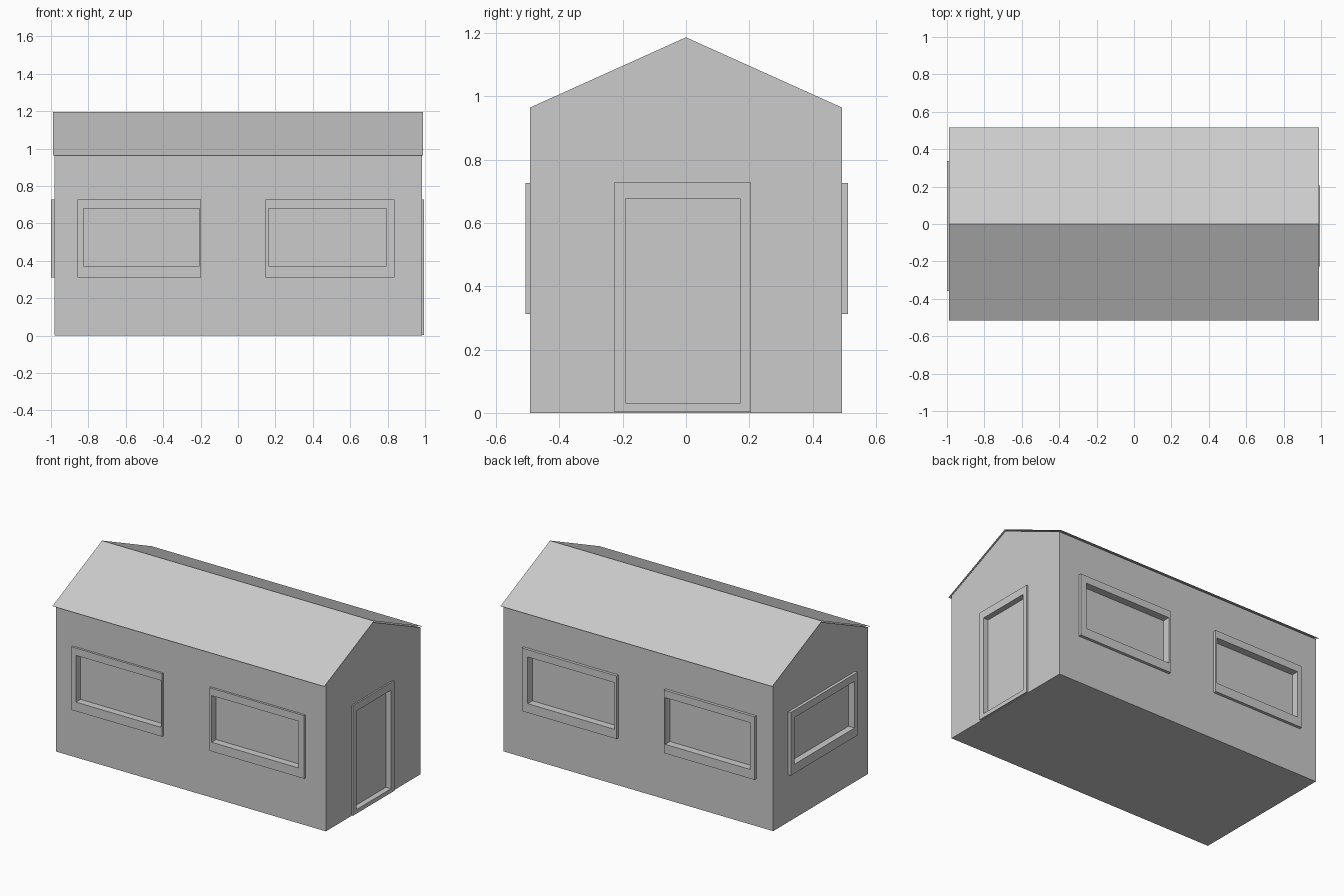
import bpy
import bmesh
from mathutils import Vector

if "Cube" in bpy.data.objects:
    bpy.data.objects.remove(bpy.data.objects["Cube"])

X0, X1, HY = -0.98, 0.985, 0.493      # wall planes
EAVE, RIDGE = 0.965, 1.187


def new_object(name, bm):
    bmesh.ops.recalc_face_normals(bm, faces=bm.faces)
    mesh = bpy.data.meshes.new(name)
    bm.to_mesh(mesh)
    bm.free()
    ob = bpy.data.objects.new(name, mesh)
    bpy.context.collection.objects.link(ob)
    return ob


def point(axis, depth, u, z):
    return Vector((depth, u, z)) if axis == 'x' else Vector((u, depth, z))


def prism(bm, axis, d0, d1, rect):
    u0, u1, z0, z1 = rect
    f = bm.faces.new([bm.verts.new(point(axis, d0, u, z))
                      for u, z in ((u0, z0), (u1, z0), (u1, z1), (u0, z1))])
    ext = bmesh.ops.extrude_face_region(bm, geom=[f], use_keep_orig=True)
    vs = [g for g in ext["geom"] if isinstance(g, bmesh.types.BMVert)]
    bmesh.ops.translate(bm, verts=vs, vec=point(axis, d1 - d0, 0, 0))


def frame(name, axis, front, back, outer, inner):
    """Rectangular ring running from the glazing plane to the proud front."""
    bm = bmesh.new()
    rings = []
    for d, (u0, u1, z0, z1) in ((back, outer), (front, outer),
                                (front, inner), (back, inner)):
        rings.append([bm.verts.new(point(axis, d, u, z))
                      for u, z in ((u0, z0), (u1, z0), (u1, z1), (u0, z1))])
    for k in range(4):
        a, b = rings[k], rings[(k + 1) % 4]
        for i in range(4):
            j = (i + 1) % 4
            bm.faces.new((a[i], a[j], b[j], b[i]))
    return new_object(name, bm)


# Walls: gabled profile extruded along the length
bm = bmesh.new()
profile = [(-HY, 0), (HY, 0), (HY, EAVE), (0, RIDGE), (-HY, EAVE)]
f = bm.faces.new([bm.verts.new((X0, y, z)) for y, z in profile])
ext = bmesh.ops.extrude_face_region(bm, geom=[f], use_keep_orig=True)
vs = [g for g in ext["geom"] if isinstance(g, bmesh.types.BMVert)]
bmesh.ops.translate(bm, verts=vs, vec=(X1 - X0, 0, 0))
walls = new_object("walls", bm)

# Openings: name, axis, proud plane, glazing plane, outer and inner rectangles
WZ, IZ = (0.312, 0.727), (0.372, 0.679)
openings = [
    ("left_window_frame", 'x', -1.0, -0.956,
     (-0.358, 0.337, *WZ), (-0.325, 0.30, *IZ)),
    ("door_frame", 'x', 0.995, 0.958,
     (-0.226, 0.205, 0.003, 0.728), (-0.19, 0.17, 0.03, 0.678)),
]
for side, front, back in (("front", -0.507, -0.46), ("back", 0.512, 0.463)):
    openings.append((side + "_window_frame_a", 'y', front, back,
                     (-0.857, -0.197, *WZ), (-0.825, -0.207, *IZ)))
    openings.append((side + "_window_frame_b", 'y', front, back,
                     (0.147, 0.837, *WZ), (0.163, 0.794, *IZ)))

cut = bmesh.new()
for name, axis, front, back, outer, inner in openings:
    frame(name, axis, front, back, outer, inner)
    prism(cut, axis, back, front * 1.05, outer)

# Recess the openings into the walls
cutter = new_object("opening_cutter", cut)
mod = walls.modifiers.new("openings", 'BOOLEAN')
mod.operation = 'DIFFERENCE'
mod.solver = 'EXACT'
mod.object = cutter
bpy.context.view_layer.objects.active = walls
bpy.ops.object.modifier_apply(modifier=mod.name)
bpy.data.objects.remove(cutter)

# Roof: thin folded sheet with a small overhang
bm = bmesh.new()
rows = [[bm.verts.new((x, y, z)) for x in (-0.99, 0.99)]
        for y, z in ((-0.516, 0.963), (0, 1.197), (0.516, 0.963))]
for a, b in zip(rows, rows[1:]):
    bm.faces.new((a[0], a[1], b[1], b[0]))
new_object("roof", bm)
